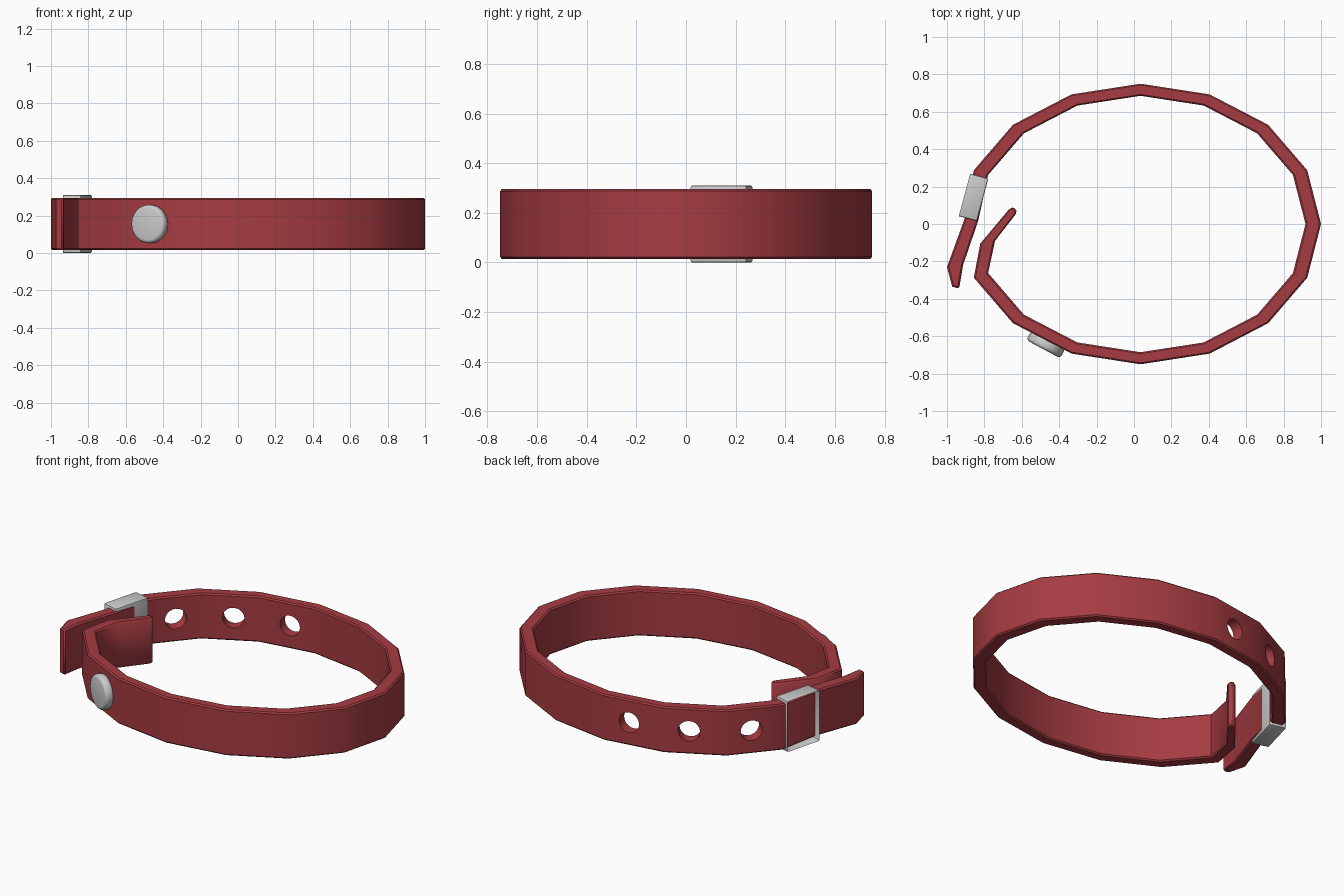
import bpy, bmesh
from math import cos, sin, pi, radians, atan2
from mathutils import Vector, Matrix

if "Cube" in bpy.data.objects:
    bpy.data.objects.remove(bpy.data.objects["Cube"])

Z0, Z1, CX = 0.015, 0.295, 0.035
ZM = (Z0 + Z1) / 2


def ring(k, scale=1.0):
    """Point on the 16-sided oval of the band (k may be fractional angle steps)."""
    a = k * pi / 8
    return (CX + 0.965 * scale * cos(a), 0.75 * scale * sin(a))


def finish(ob, angle):
    for o in bpy.context.selected_objects:
        o.select_set(False)
    ob.select_set(True)
    bpy.context.view_layer.objects.active = ob
    for m in list(ob.modifiers):
        bpy.ops.object.modifier_apply(modifier=m.name)
    bpy.ops.object.shade_smooth_by_angle(angle=radians(angle))


def make(name, bm):
    bmesh.ops.recalc_face_normals(bm, faces=bm.faces)
    me = bpy.data.meshes.new(name)
    bm.to_mesh(me)
    bm.free()
    ob = bpy.data.objects.new(name, me)
    bpy.context.collection.objects.link(ob)
    return ob


def bevel(ob, width, segments, angle):
    m = ob.modifiers.new("bevel", 'BEVEL')
    m.width, m.segments = width, segments
    m.limit_method, m.angle_limit = 'ANGLE', radians(angle)


def disc(name, x, y, r, depth, sides, heading):
    """Cylinder lying flat with its axis along the given heading."""
    bm = bmesh.new()
    bmesh.ops.create_cone(bm, cap_ends=True, segments=sides, radius1=r, radius2=r, depth=depth)
    ob = make(name, bm)
    ob.matrix_world = (Matrix.Translation((x, y, ZM)) @ Matrix.Rotation(heading, 4, 'Z')
                       @ Matrix.Rotation(pi / 2, 4, 'Y'))
    return ob


# Strap: outer / inner plan points, from the loose end round to the tucked end
sections = [((-0.972, -0.335), (-0.935, -0.345)),
            ((-1.0, -0.23), (-0.914, -0.22)),
            ((-0.905, 0.03), (-0.832, 0.02))]
sections += [(ring(k), ring(k, 0.914)) for k in range(7, -8, -1)]
sections += [((-0.822, -0.105), (-0.743, -0.09)),
             ((-0.67, 0.077), (-0.633, 0.052)),
             ((-0.645, 0.092), (-0.628, 0.07))]
bm = bmesh.new()
rows = [[bm.verts.new((*p, z)) for p, z in ((o, Z0), (o, Z1), (i, Z1), (i, Z0))] for o, i in sections]
for a, b in zip(rows, rows[1:]):
    for j in range(4):
        bm.faces.new((a[j], a[(j + 1) % 4], b[(j + 1) % 4], b[j]))
bm.faces.new(rows[0])
bm.faces.new(rows[-1])
strap = make("strap", bm)
bevel(strap, 0.008, 1, 60)

# Three round holes through the strap
cutters = []
for k in (4.43, 5.42, 6.47):
    n = int(k)
    p, q = Vector(ring(n, 0.957)), Vector(ring(n + 1, 0.957))
    c, d = p.lerp(q, k - n), q - p
    cut = disc("hole_cutter", c.x, c.y, 0.062, 0.25, 20, atan2(d.y, d.x) - pi / 2)
    cut.hide_render = True
    cutters.append(cut)
    m = strap.modifiers.new("hole", 'BOOLEAN')
    m.operation, m.solver, m.object = 'DIFFERENCE', 'EXACT', cut
bpy.context.view_layer.update()
finish(strap, 40)
for c in cutters:
    bpy.data.objects.remove(c)
mat = bpy.data.materials.new("red_leather")
mat.diffuse_color = (0.38, 0.045, 0.055, 1)
mat.use_nodes = True
mat.node_tree.nodes["Principled BSDF"].inputs["Base Color"].default_value = mat.diffuse_color
strap.data.materials.clear()
strap.data.materials.append(mat)

# Buckle: box around the strap with a framed opening on its outer face
bm = bmesh.new()
bmesh.ops.create_cube(bm, size=1, matrix=Matrix.Diagonal((0.105, 0.235, 0.31, 1)))
outer = min(bm.faces, key=lambda f: f.calc_center_median().x)
bmesh.ops.inset_individual(bm, faces=[outer], thickness=0.02)
bmesh.ops.translate(bm, verts=outer.verts, vec=(0.06, 0, 0))
buckle = make("buckle", bm)
buckle.location = (-0.86, 0.143, 0.155)
buckle.rotation_euler.z = radians(-15)
bevel(buckle, 0.008, 2, 40)
finish(buckle, 40)

# Rivet on the front left
rivet = disc("rivet", -0.472, -0.645, 0.103, 0.055, 24, atan2(-0.88, -0.47))
bevel(rivet, 0.018, 3, 40)
finish(rivet, 40)
